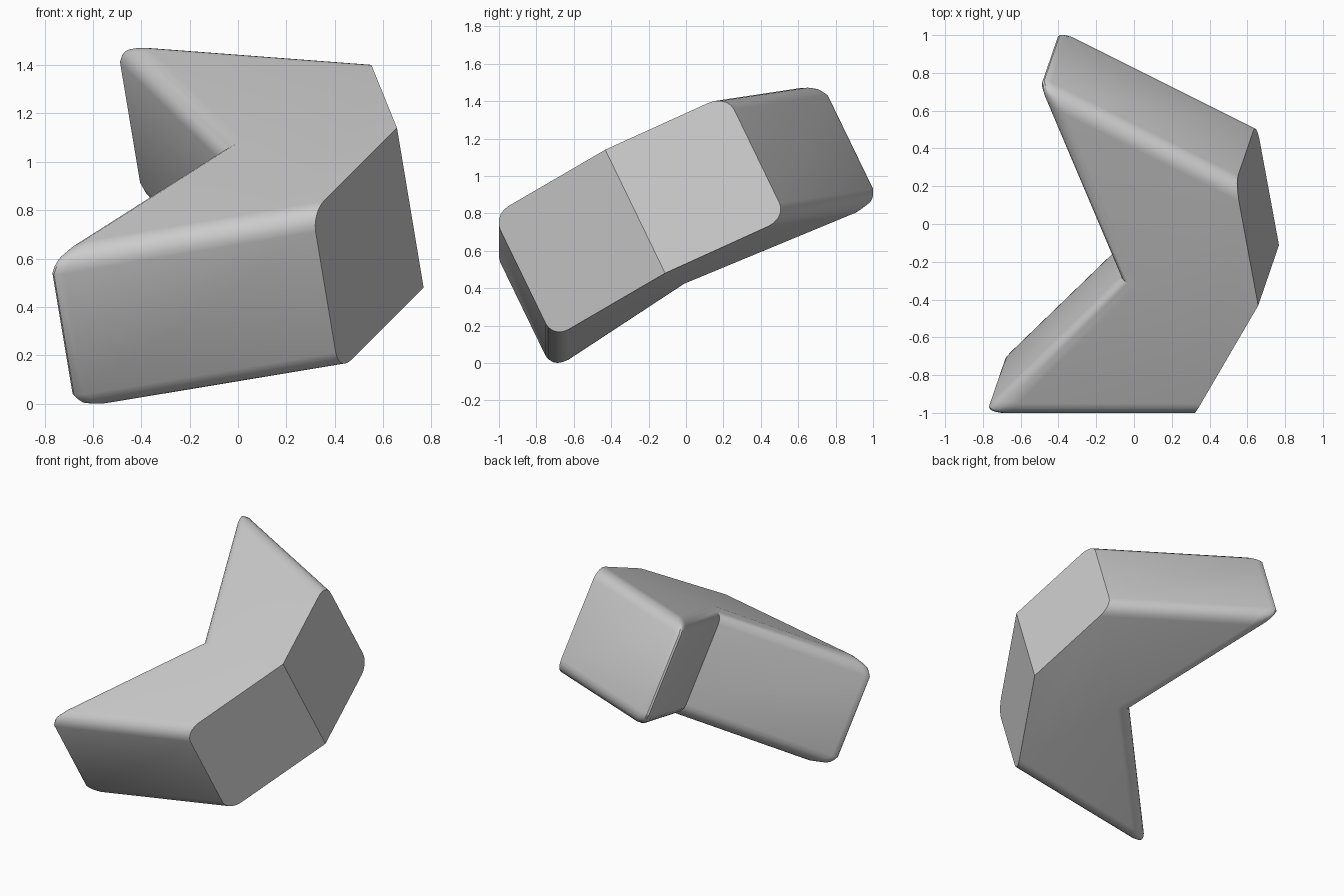
import bpy, bmesh
from mathutils import Vector

if "Cube" in bpy.data.objects:
    bpy.data.objects.remove(bpy.data.objects["Cube"])

# Tilted chevron outline seen from above: notch, front tip, front corner,
# right corner, back corner, back tip
outline = [(-0.075, -0.31), (-0.82, -1.03), (0.31, -1.03),
           (0.66, -0.43), (0.54, 0.22), (-0.526, 0.753)]
depth = Vector((0.11, 0.32, -0.66))   # thickness direction
count = len(outline)

bm = bmesh.new()
top = [bm.verts.new((x, y, (0.822 + 0.11 * x + 0.32 * y) / 0.66)) for x, y in outline]
low = [bm.verts.new(v.co + depth) for v in top]
bm.faces.new(top)
bm.faces.new(low[::-1])
for i in range(count):
    j = (i + 1) % count
    bm.faces.new((top[j], top[i], low[i], low[j]))
bmesh.ops.recalc_face_normals(bm, faces=bm.faces[:])

# Round the arm edges and tips; the two right-hand cut faces stay sharp
rounded = []
for i in (0, 1, 4, 5):
    j = (i + 1) % count
    rounded += [bm.edges.get((ring[i], ring[j])) for ring in (top, low)]
rounded += [bm.edges.get((top[i], low[i])) for i in (1, 5)]
bmesh.ops.bevel(bm, geom=rounded, offset=0.09, offset_type='OFFSET',
                segments=5, profile=0.5, affect='EDGES', clamp_overlap=True)

# Centre the block and stand it on the ground
lo = [min(v.co[k] for v in bm.verts) for k in range(3)]
hi = [max(v.co[k] for v in bm.verts) for k in range(3)]
bmesh.ops.translate(bm, verts=bm.verts[:],
                    vec=(-(lo[0] + hi[0]) / 2, -(lo[1] + hi[1]) / 2, -lo[2]))

mesh = bpy.data.meshes.new("chevron_block")
bm.to_mesh(mesh)
bm.free()
block = bpy.data.objects.new("chevron_block", mesh)
bpy.context.collection.objects.link(block)
bpy.context.view_layer.objects.active = block
block.select_set(True)
bpy.ops.object.shade_smooth_by_angle()
